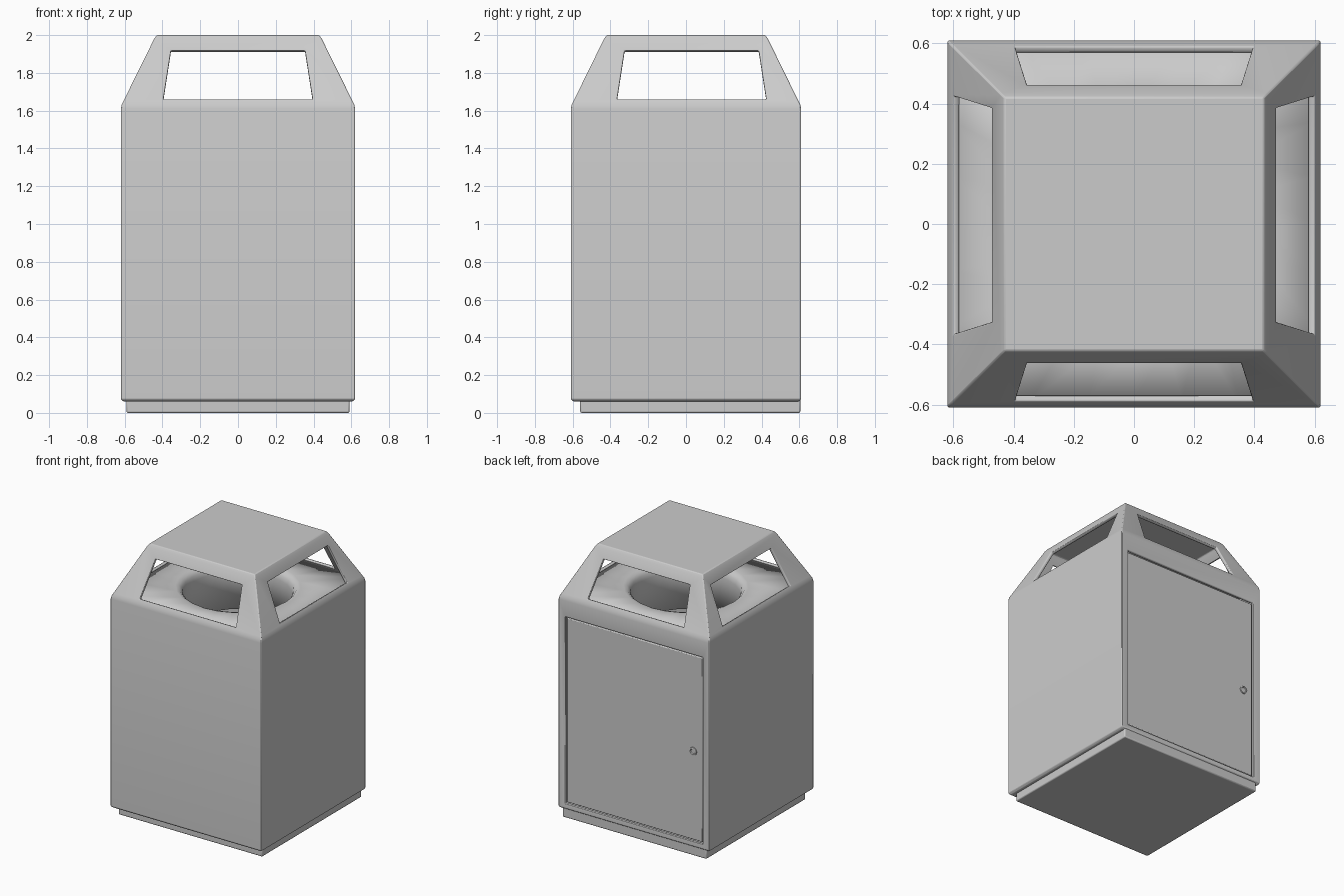
import bpy, bmesh, math
from mathutils import Vector

if "Cube" in bpy.data.objects:
    bpy.data.objects.remove(bpy.data.objects["Cube"])


def finish(bm, name, bevel=0.0, thickness=0.0, recalc=True):
    """Turn a bmesh into a named, smooth-shaded object with optional shell and bevel."""
    bmesh.ops.remove_doubles(bm, verts=bm.verts, dist=0.0005)
    if recalc:
        bmesh.ops.recalc_face_normals(bm, faces=bm.faces)
    me = bpy.data.meshes.new(name)
    bm.to_mesh(me)
    bm.free()
    ob = bpy.data.objects.new(name, me)
    bpy.context.collection.objects.link(ob)
    bpy.ops.object.select_all(action='DESELECT')
    ob.select_set(True)
    bpy.context.view_layer.objects.active = ob
    bpy.ops.object.shade_smooth_by_angle(angle=math.radians(35))
    if thickness:
        m = ob.modifiers.new("shell", 'SOLIDIFY')
        m.thickness = thickness
        m.offset = -1
    if bevel:
        m = ob.modifiers.new("soft_edges", 'BEVEL')
        m.width = bevel
        m.segments = 2
        m.limit_method = 'ANGLE'
        m.angle_limit = math.radians(35)
    return ob


def poly(bm, pts):
    bm.faces.new([bm.verts.new(p) for p in pts])


def frame(bm, outer, inner):
    """Four quads between an outer and an inner four-sided outline."""
    for i in range(4):
        j = (i + 1) % 4
        poly(bm, (outer[i], outer[j], inner[j], inner[i]))


def ring(z, hx, hy):
    return [Vector((sx * hx, sy * hy, z)) for sx, sy in ((-1, -1), (1, -1), (1, 1), (-1, 1))]


def box(name, lo, hi, bevel):
    bm = bmesh.new()
    bmesh.ops.create_cube(bm, size=1)
    for v in bm.verts:
        v.co = Vector([(a + b) / 2 + c * (b - a) for a, b, c in zip(lo, hi, v.co)])
    return finish(bm, name, bevel)


# Housing: stacked rectangular rings, with a doorway at the back and four roof openings
rings = [ring(*r) for r in ((0.06, 0.605, 0.595), (0.072, 0.62, 0.61), (1.61, 0.62, 0.61),
                            (1.632, 0.616, 0.605), (1.652, 0.606, 0.595),
                            (1.98, 0.444, 0.434), (2.0, 0.43, 0.42))]
bm = bmesh.new()
for level, (low, high) in enumerate(zip(rings, rings[1:])):
    for k in range(4):
        n = (k + 1) % 4
        outer = (low[k], low[n], high[n], high[k])
        if level == 1 and k == 2:
            frame(bm, outer, [Vector((x, 0.61, z)) for x, z in
                              ((0.565, 0.105), (-0.565, 0.105), (-0.565, 1.49), (0.565, 1.49))])
        elif level == 4:
            axis = k % 2
            shift = 0.03 if axis else 0.0
            inner = []
            for z, half, ends in ((1.662, 0.395, (0, 1)), (1.92, 0.355, (1, 0))):
                t = (z - low[k].z) / (high[k].z - low[k].z)
                a, b = low[k].lerp(high[k], t), low[n].lerp(high[n], t)
                for e in ends:
                    p = (a if e == 0 else b).copy()
                    p[axis] = math.copysign(half, p[axis]) + shift
                    inner.append(p)
            frame(bm, outer, inner)
        else:
            poly(bm, outer)
poly(bm, rings[-1])
poly(bm, rings[0][::-1])
finish(bm, "housing", bevel=0.006, thickness=0.025)

# Plinth, set in at the front and sides
box("plinth", (-0.59, -0.56, 0), (0.59, 0.605, 0.075), 0.008)

# Rear door with a narrow gap all round
box("door", (-0.556, 0.565, 0.114), (0.556, 0.6, 1.481), 0.006)

# Deck under the roof, curving down into a round waste chute
bm = bmesh.new()
N = 24
loops = []
for r, z in ((None, 1.635), (0.42, 1.635), (0.395, 1.627), (0.375, 1.605),
             (0.368, 1.57), (0.36, 1.3)):
    pts = []
    for i in range(N):
        c, s = math.cos(i * math.tau / N), math.sin(i * math.tau / N)
        m = max(abs(c), abs(s))
        pts.append((c / m * 0.596, s / m * 0.586, z) if r is None else (c * r, s * r, z))
    loops.append(pts)
for a, b in zip(loops, loops[1:]):
    for i in range(N):
        j = (i + 1) % N
        poly(bm, (a[i], a[j], b[j], b[i]))
finish(bm, "deck_and_chute", thickness=0.015, recalc=False)

# Round lock with a sunken keyway disc
bm = bmesh.new()
N = 16
prof = ((0.03, 0.597), (0.029, 0.607), (0.021, 0.608), (0.017, 0.602), (0.008, 0.602))
loops = [[(-0.48 + r * math.cos(i * math.tau / N), y, 0.77 + r * math.sin(i * math.tau / N))
          for i in range(N)] for r, y in prof]
for a, b in zip(loops, loops[1:]):
    for i in range(N):
        j = (i + 1) % N
        poly(bm, (a[i], a[j], b[j], b[i]))
poly(bm, loops[-1])
poly(bm, loops[0])
finish(bm, "lock")
